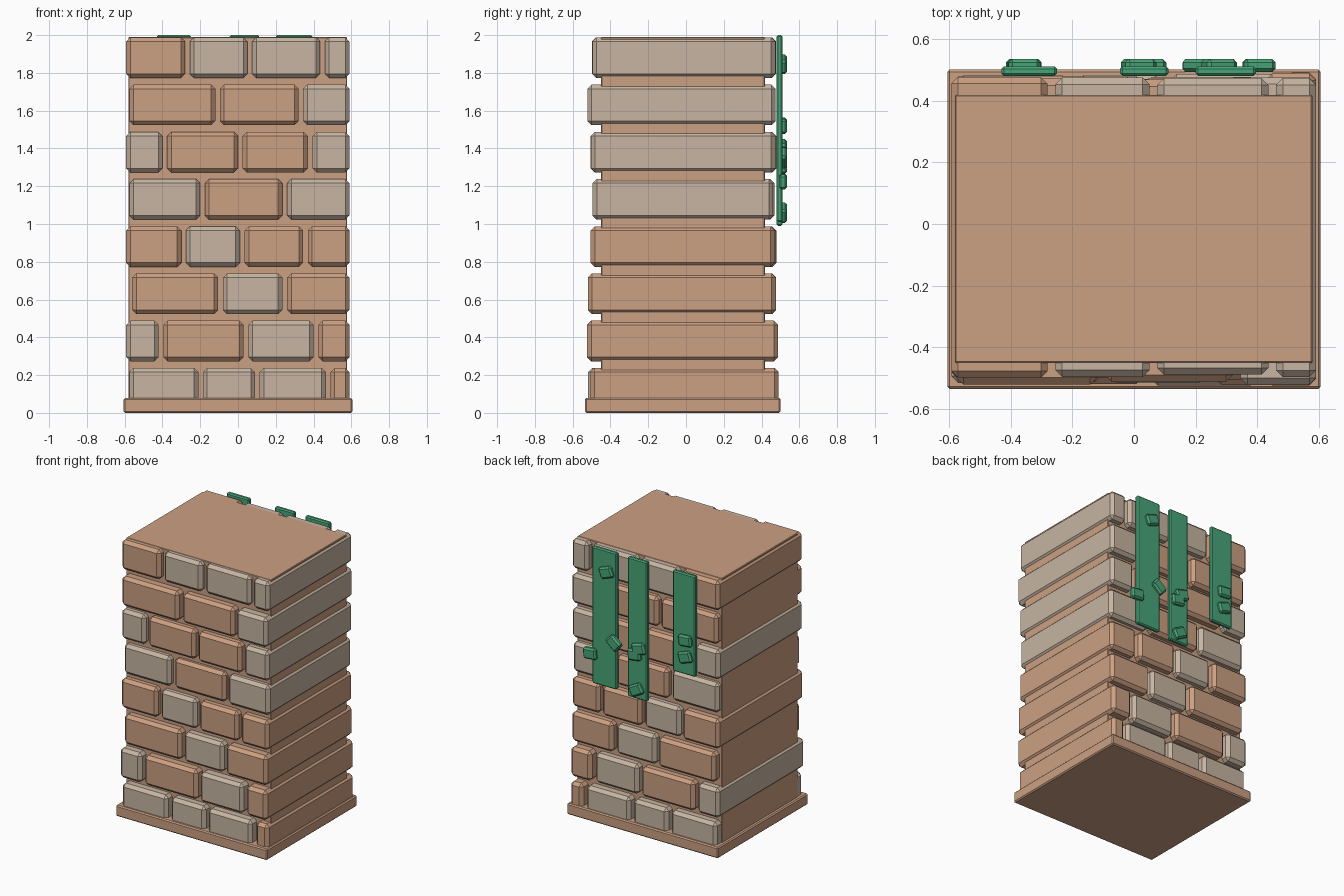
import bpy
import random
from math import radians

random.seed(4)
if "Cube" in bpy.data.objects:
    bpy.data.objects.remove(bpy.data.objects["Cube"], do_unlink=True)


def make_material(name, rgb):
    mat = bpy.data.materials.new(name)
    mat.use_nodes = True
    color = (*rgb, 1.0)
    mat.diffuse_color = color
    mat.node_tree.nodes["Principled BSDF"].inputs["Base Color"].default_value = color
    return mat


CLAY = make_material("clay", (0.60, 0.35, 0.223))
STONE = make_material("pale_stone", (0.57, 0.46, 0.36))
GREEN = make_material("vine_green", (0.066, 0.376, 0.188))


def block(name, x, y, z, mat, chamfer, tilt=0):
    """Chamfered box spanning the (low, high) ranges, tilted about the y axis."""
    spans = (x, y, z)
    bpy.ops.mesh.primitive_cube_add(size=1, location=[(a + b) / 2 for a, b in spans])
    obj = bpy.context.object
    obj.name = name
    obj.scale = [b - a for a, b in spans]
    bpy.ops.object.transform_apply(location=False, rotation=False, scale=True)
    obj.rotation_euler.y = radians(tilt)
    obj.data.materials.append(mat)
    bevel = obj.modifiers.new("chamfer", "BEVEL")
    bevel.width = chamfer
    bevel.segments = 1
    return obj


# Base slab and mortar core
block("base_slab", (-0.605, 0.605), (-0.535, 0.5), (0, 0.08), CLAY, 0.008)
block("mortar_core", (-0.58, 0.578), (-0.45, 0.418), (0.05, 1.99), CLAY, 0.004)

# Brick courses, bottom to top: left edge, front depth, back depth,
# then the right edge and colour of each brick
T, G = CLAY, STONE
courses = [
    (-0.575, -0.515, 0.488, [(-0.21, G), (0.09, G), (0.465, G), (0.59, T)]),
    (-0.592, -0.522, 0.483, [(-0.42, G), (0.03, T), (0.40, G), (0.59, T)]),
    (-0.56, -0.520, 0.475, [(-0.105, T), (0.235, G), (0.59, T)]),
    (-0.592, -0.508, 0.475, [(-0.30, T), (0.01, G), (0.345, T), (0.59, T)]),
    (-0.575, -0.498, 0.465, [(-0.20, G), (0.235, T), (0.59, G)]),
    (-0.592, -0.508, 0.475, [(-0.40, G), (0.0, T), (0.37, T), (0.59, G)]),
    (-0.575, -0.518, 0.475, [(-0.12, T), (0.32, T), (0.59, G)]),
    (-0.592, -0.498, 0.478, [(-0.28, T), (0.05, G), (0.435, G), (0.59, G)]),
]
for row, (left, front, back, bricks) in enumerate(courses):
    z = 0.023 + row * 0.25
    for number, (right, mat) in enumerate(bricks):
        shift = random.uniform(-0.004, 0.01)
        block(f"brick_{row + 1}_{number + 1}", (left, right),
              (front + shift, back + random.uniform(-0.008, 0.005)),
              (z, z + 0.215), mat, 0.022)
        left = right + 0.025

# Hanging vine strips on the back
for number, (x0, x1, bottom) in enumerate([(-0.43, -0.25, 1.27),
                                           (-0.045, 0.112, 0.99),
                                           (0.2, 0.395, 1.01)]):
    block(f"vine_strip_{number + 1}", (x0, x1), (0.48, 0.511), (bottom, 2.0), GREEN, 0.008)

# Leaves: x, z, tilt
leaves = [(0.275, 1.845, 20), (0.215, 1.35, -40), (0.405, 1.225, 5), (0.015, 1.36, 15),
          (0.05, 1.31, 8), (0.035, 1.06, 28), (-0.357, 1.52, 5), (-0.357, 1.40, 18)]
for number, (x, z, tilt) in enumerate(leaves):
    block(f"leaf_{number + 1}", (x - 0.052, x + 0.052), (0.492, 0.535),
          (z - 0.04, z + 0.04), GREEN, 0.012, tilt)
